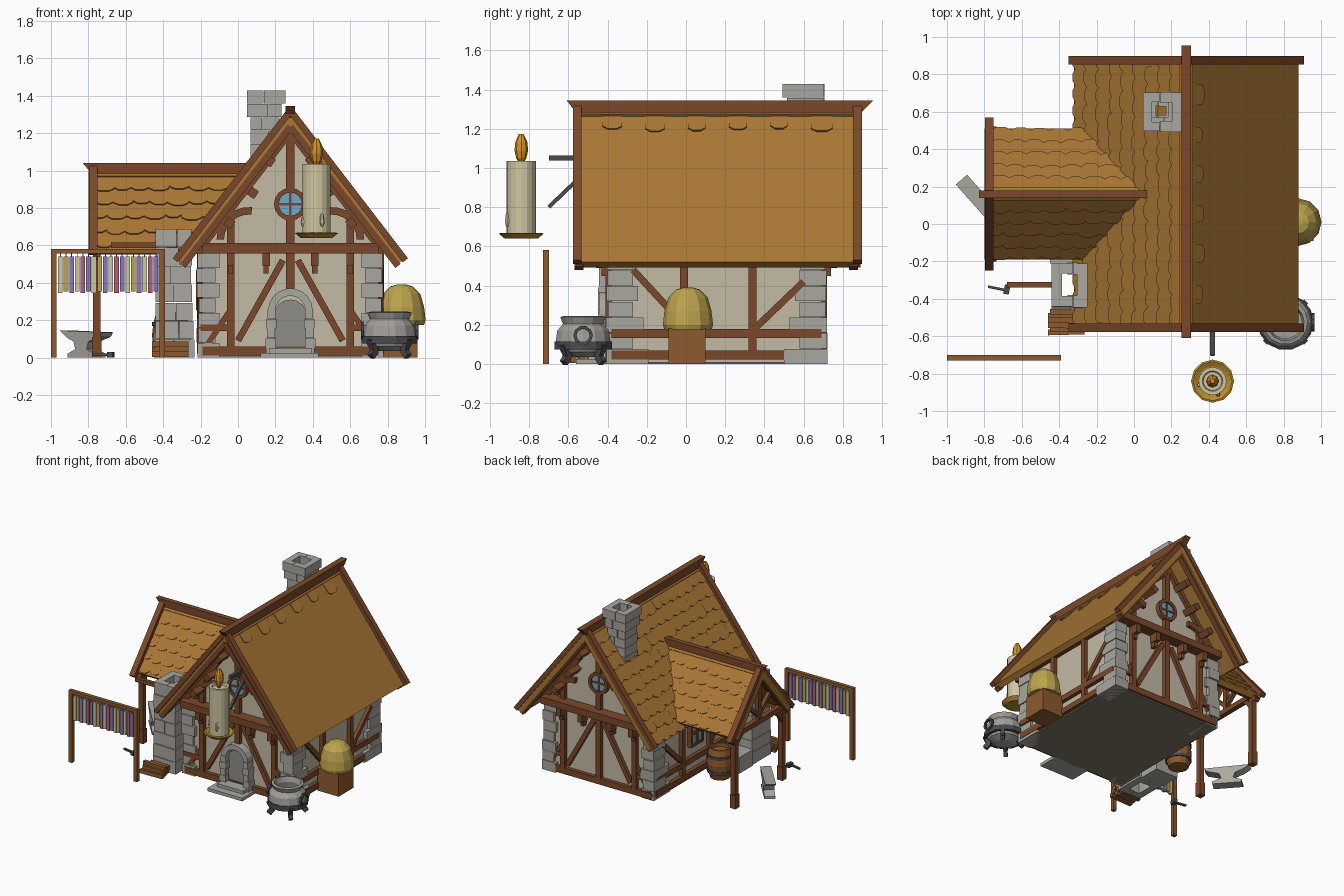
import bpy, bmesh, random
from math import sin, cos, pi, radians
from mathutils import Vector as V

if "Cube" in bpy.data.objects:
    bpy.data.objects.remove(bpy.data.objects["Cube"])

random.seed(4)
X, Y, Z = V((1, 0, 0)), V((0, 1, 0)), V((0, 0, 1))
mats = {}


def mat(name, hexa):
    m = bpy.data.materials.new(name)
    c = [(int(hexa[i:i + 2], 16) / 255) ** 2.2 for i in (0, 2, 4)]
    m.diffuse_color = (*c, 1)
    m.use_nodes = True
    m.node_tree.nodes["Principled BSDF"].inputs["Base Color"].default_value = m.diffuse_color
    mats[name] = m


for n, h in dict(timber="7A4A2E", wood="8C5A32", plaster="C4BAA4", thatch="A87638", stone="A8A69E",
                 iron="4C4C50", pot="A09E98", floor="7E7868", glass="6FA8C8", hive="BBA24E",
                 wax="CFC5A0", brass="B88A30", flame="D8922A", purple="8878B8", rose="B06078",
                 door="8E8C88").items():
    mat(n, h)


def finish(bm, name, m):
    bmesh.ops.recalc_face_normals(bm, faces=bm.faces)
    me = bpy.data.meshes.new(name)
    bm.to_mesh(me)
    bm.free()
    me.materials.append(mats[m])
    bpy.context.collection.objects.link(bpy.data.objects.new(name, me))


def prism(bm, pts, vec):
    a = [bm.verts.new(V(p)) for p in pts]
    b = [bm.verts.new(V(p) + V(vec)) for p in pts]
    bm.faces.new(a)
    bm.faces.new(b[::-1])
    for i in range(len(a)):
        j = (i + 1) % len(a)
        bm.faces.new((a[i], b[i], b[j], a[j]))


def beam(bm, p, q, w, d, nrm=Y):
    p, q = V(p), V(q)
    s = (q - p).cross(nrm).normalized() * w / 2
    o = nrm * d / 2
    prism(bm, [p - s - o, p + s - o, q + s - o, q - s - o], nrm * d)


def box(bm, x0, x1, y0, y1, z0, z1):
    prism(bm, [(x0, y0, z0), (x1, y0, z0), (x1, y1, z0), (x0, y1, z0)], (0, 0, z1 - z0))


def arc(bm, c, r, a0, a1, n, w, d, U, W):
    nr = U.cross(W)
    P = lambda a, k: V(c) + (U * cos(a) + W * sin(a)) * k - nr * d / 2
    for i in range(n):
        a, b = (radians(a0 + (a1 - a0) * (i + t) / n) for t in (0, 1))
        prism(bm, [P(a, r - w / 2), P(a, r + w / 2), P(b, r + w / 2), P(b, r - w / 2)], nr * d)


def lathe(bm, c, prof, n=14):
    rings = [[bm.verts.new(V(c) + V((r * cos(2 * pi * i / n), r * sin(2 * pi * i / n), z)))
              for i in range(n)] for r, z in prof]
    for a, b in zip(rings, rings[1:]):
        for i in range(n):
            bm.faces.new((a[i], a[(i + 1) % n], b[(i + 1) % n], b[i]))
    bm.faces.new(rings[0][::-1])
    bm.faces.new(rings[-1])


def part(name, m, fn, *calls):
    bm = bmesh.new()
    for c in calls:
        fn(bm, *c)
    finish(bm, name, m)


# house body
part("floor", "floor", box, (-.2, .76, -.39, .7, 0, .01))
part("plaster_walls", "plaster", prism, ([(-.19, -.38, .01), (.75, -.38, .01), (.75, -.38, .59),
     (.28, -.38, 1.21), (-.19, -.38, .59)], (0, 1.07, 0)))


# roof slopes with scalloped shingle courses
def slope(name, apex, along, down, L, u0, u1, rows, gap=0):
    apex, down = V(apex), V(down).normalized()
    n = along.cross(down)
    n = n if n.z > 0 else -n
    P = lambda u, v, h: apex + along * u + down * v + n * h
    bm = bmesh.new()
    prism(bm, [P(u0, 0, 0), P(u1(0), 0, 0), P(u1(L), L, 0), P(u0, L, 0)], n * -.045)
    for v in rows:
        u = u0 + random.uniform(0, .04) + gap
        while u < u1(v) - .05:
            w = min(random.uniform(.085, .11), u1(v) - u)
            e = min(v + .12 + random.uniform(-.01, .01), L)
            k = e - .018
            prism(bm, [P(u, v, 0), P(u + w, v, 0), P(u + w, k, .008), P(u + w * .72, e, .01),
                       P(u + w * .28, e, .01), P(u, k, .008)], n * -.01)
            u += w + gap
    finish(bm, name, "thatch")


L = .984
full = lambda v: 1.45
slope("main_roof_left", (.28, -.56, 1.3), Y, (-.6, 0, -.78), L, 0, full, [.02 + .107 * i for i in range(9)])
slope("main_roof_right", (.28, -.56, 1.3), Y, (.6, 0, -.78), L, 0, full, [.02], .12)
valley = lambda v: .8 + .28 - (.3 + .768 * v) / 1.3
for s, nm in ((-1, "front"), (1, "back")):
    slope("side_roof_" + nm, (-.8, .16, 1.0), X, (0, s * .35, -.42), .547, 0, valley, [.02 + .1 * i for i in range(5)])

# ridge beams and bargeboards
part("ridge_beams", "timber", prism,
     ([(.255, -.61, 1.345), (.255, .955, 1.345), (.255, .88, 1.27), (.255, -.55, 1.27)], (.05, 0, 0)),
     ([(-.83, .14, 1.04), (.09, .14, 1.04), (.05, .14, .98), (-.78, .14, .98)], (0, .04, 0)))
bm = bmesh.new()
for y in (-.555, .875):
    for s in (-1, 1):
        beam(bm, (.28, y, 1.32), (.28 + s * .615, y, .52), .035, .045)
        yi = y + (.01 if y < 0 else -.02)
        beam(bm, (.28, yi, 1.235), (.28 + s * .575, yi, .49), .035, .045)
for s in (-1, 1):
    beam(bm, (-.775, .16, 1.02), (-.775, .16 + s * .395, .56), .035, .045, X)
    beam(bm, (-.755, .16, .945), (-.755, .16 + s * .35, .53), .03, .04, X)
finish(bm, "bargeboards", "timber")

# gable framing, front and back
fr, wd, gl, br = (bmesh.new() for _ in range(4))
for s, y in ((-1, -.39), (1, .7)):
    o = y + s * .035
    beam(fr, (-.19, o, .585), (.75, o, .585), .055, .09)
    beam(fr, (-.19, y, .035), (.75, y, .035), .05, .04)
    beam(fr, (.28, y, .36 if s < 0 else .03), (.28, y, .74), .045, .04)
    beam(fr, (.28, y, .9), (.28, y, 1.2), .045, .04)
    for m in (-1, 1):
        g = lambda d: .28 + m * d
        beam(fr, (g(.32), y, .03), (g(.32), y, .8), .04, .04)
        beam(fr, (g(.28), y, .09), (g(.04), y, .52), .035, .035)
        beam(fr, (g(.32), y, .16), (g(.48), y, .16), .035, .035)
        beam(fr, (g(.47), y, .03), (g(.33), y, .24), .03, .03)
        beam(fr, (g(.33), y, .79), (g(.46), y, .62), .03, .03)
        beam(fr, (g(0), y, 1.2), (g(.47), y, .59), .03, .04)
        arc(fr, (g(.22), y, .63), .155, 85, 180, 6, .04, .04, X * -m, Z)
        for d in (.13, .32):
            box(br, g(d) - .02, g(d) + .02, min(y, y + s * .07), max(y, y + s * .07), .49, .56)
            box(br, g(d) - .014, g(d) + .014, min(y, y + s * .04), max(y, y + s * .04), .45, .49)
        for d, z in ((.11, 1.05), (.2, .88), (.325, .72)):
            beam(br, (g(d - .014), y + s * .05, z + .02), (g(d + .014), y + s * .05, z - .02), .045, .14)
    arc(wd, (.28, y, .82), .075, 0, 360, 16, .025, .05, X, Z)
    beam(wd, (.28, y, .75), (.28, y, .89), .014, .036)
    beam(wd, (.21, y, .82), (.35, y, .82), .014, .036)
    prism(gl, [(.28 + .07 * cos(i * pi / 8), y - .012, .82 + .07 * sin(i * pi / 8)) for i in range(16)], (0, .024, 0))
# side wall framing
for x in (-.2, .76):
    for y in (-.01, .34):
        beam(fr, (x, y, .03), (x, y, .58), .04, .04, X)
    for z in (.045, .155, .57):
        beam(fr, (x, -.38, z), (x, .69, z), .045, .04, X)
    beam(fr, (x, -.27, .48), (x, -.03, .22), .035, .035, X)
    beam(fr, (x, .35, .18), (x, .6, .42), .035, .035, X)
# window in the left wall
box(gl, -.215, -.19, .1, .24, .27, .45)
for y in (.1, .17, .24):
    beam(wd, (-.205, y, .26), (-.205, y, .46), .02, .04, X)
for z in (.265, .36, .455):
    beam(wd, (-.205, .09, z), (-.205, .25, z), .02, .04, X)
finish(fr, "wall_timbers", "timber")
finish(br, "beam_brackets", "timber")
finish(wd, "window_frames", "timber")
finish(gl, "window_glass", "glass")

# door with stone arch and steps
part("door", "door", prism, ([(.19, -.405, 0), (.37, -.405, 0)] + [(.28 + .09 * cos(i * pi / 8), -.405,
     .22 + .09 * sin(i * pi / 8)) for i in range(9)], (0, .02, 0)))
bm = bmesh.new()
arc(bm, (.28, -.41, .25), .1, 0, 180, 9, .04, .07, X, Z)
for s in (-1, 1):
    for i in range(5):
        w, c = .022 + .006 * (i % 2), .28 + s * (.108 - .002 * i)
        box(bm, c - w, c + w, -.45, -.38, i * .052, i * .052 + .05)
box(bm, .12, .43, -.56, -.39, 0, .025)
box(bm, .165, .395, -.5, -.39, .025, .05)
finish(bm, "door_stones", "stone")

# corner quoins
bm = bmesh.new()
for cx, sx in ((-.2, 1), (.76, -1)):
    for cy, sy in ((-.39, 1), (.7, -1)):
        for i in range(7):
            lx, ly = (.1, .2 - .014 * i) if i % 2 == 0 else (.08, .12)
            j = .008 + random.uniform(0, .014)
            xs, ys = sorted((cx - sx * j, cx + sx * lx)), sorted((cy - sy * j, cy + sy * ly))
            box(bm, *xs, *ys, i * .08, i * .08 + .077)
finish(bm, "corner_stones", "stone")


# hollow stacks of stone
def stack(bm, cx, cy, hx, hy, t, z0, z1, n, flare=0):
    h = (z1 - z0) / n
    for i in range(n):
        k = random.uniform(-.006, .006)
        e = flare if i >= n - 2 else 0
        a, b, x, y = hx + k + e, hy + k + e, cx + k, cy - k
        za, zb = z0 + i * h, z0 + (i + 1) * h - .003
        f = random.uniform(-.3, .3) * a
        for s in (-1, 1):
            xs, ys = sorted((x + s * a, x + s * (a - t))), sorted((y + s * b, y + s * (b - t)))
            box(bm, *xs, y - b + t * (s > 0), y + b - t * (s < 0), za, zb)
            box(bm, x - a + t * (s < 0), x + f, ys[0], ys[1], za, zb)
            box(bm, x + f + .003, x + a - t * (s > 0), ys[0] - .004, ys[1] + .004, za, zb)


bm = bmesh.new()
stack(bm, .145, .605, .078, .078, .05, .93, 1.43, 7, .02)
finish(bm, "roof_chimney", "stone")
bm = bmesh.new()
stack(bm, -.34, -.33, .1, .12, .055, 0, .69, 7)
box(bm, -.45, -.25, -.21, -.04, 0, .13)
finish(bm, "forge_chimney", "stone")

# lean-to posts and truss
bm = bmesh.new()
for y in (-.14, .46):
    beam(bm, (-.755, y, 0), (-.755, y, .6), .04, .04, X)
    box(bm, -.78, -.73, y - .025, y + .025, 0, .11)
    beam(bm, (-.78, y, .575), (-.2, y, .575), .035, .035)
    s = 1 if y < 0 else -1
    arc(bm, (-.755, y + s * .16, .43), .16, 90, 180, 5, .03, .03, Y * s, Z)
beam(bm, (-.755, -.18, .585), (-.755, .5, .585), .04, .04, X)
beam(bm, (-.755, .16, .58), (-.755, .16, .95), .035, .035, X)
for s in (-1, 1):
    beam(bm, (-.755, .16, .63), (-.755, .16 + s * .17, .78), .03, .03, X)
beam(bm, (-.68, -.325, .6), (-.43, -.325, .6), .03, .03)
finish(bm, "lean_to_frame", "timber")

# hanging candle sign
part("sign_bracket", "iron", beam, ((.42, -.7, 1.05), (.42, -.39, 1.05), .026, .026, X), ((.42, -.7, .8), (.42, -.46, 1.03), .02, .02, X))
c = (.42, -.84, 0)
part("sign_candle", "wax", lathe, (c, [(.075, .66), (.075, 1.035), (.055, 1.035), (.05, 1.02)], 16),
     ((.45, -.912, 0), [(.006, .7), (.013, .72), (.01, .76), (.005, .77)], 6),
     ((.348, -.86, 0), [(.006, .7), (.013, .72), (.01, .75)], 6))
part("candle_dish", "brass", lathe, (c, [(.085, .64), (.115, .665), (.105, .668), (.08, .655)], 12))
part("candle_flame", "flame", lathe, (c, [(.008, 1.02), (.026, 1.05), (.035, 1.09), (.03, 1.135), (.012, 1.172)], 8))

# drying rack with dipped candles
part("drying_rack", "wood", beam, ((-.985, -.715, 0), (-.985, -.715, .58), .03, .03), ((-.405, -.715, 0), (-.405, -.715, .58), .03, .03),
     ((-1, -.715, .568), (-.39, -.715, .568), .025, .03))
for k, m in enumerate(("wax", "hive", "purple", "wax", "rose", "purple")):
    part("hung_candles_%d" % k, m, box, *[(-.962 + .03 * i, -.937 + .03 * i, -.728, -.702, .345 + .008 * (i % 2), .54)
         for i in range(k, 18, 6)], *[(-.952 + .03 * i, -.947 + .03 * i, -.718, -.712, .54, .56) for i in range(k, 18, 6)])

# cauldron with iron cradle
c = (.81, -.525, 0)
part("cauldron", "pot", lathe, (c, [(.06, .035), (.115, .06), (.143, .115), (.135, .17), (.105, .205), (.12, .24), (.1, .245), (.088, .205), (.1, .15)]))
bm = bmesh.new()
arc(bm, (.81, -.525, .095), .138, 0, 360, 14, .025, .04, X, Y)
for i in range(4):
    d = V((cos(pi / 4 + i * pi / 2), sin(pi / 4 + i * pi / 2), 0))
    beam(bm, V(c) + d * .14 + Z * .1, V(c) + d * .11 + Z * .035, .035, .03, d.cross(Z))
    beam(bm, V(c) + d * .11 + Z * .04, V(c) + d * .14 + Z * .005, .035, .03, d.cross(Z))
arc(bm, (.81 + .148, -.525, .145), .042, 0, 360, 10, .016, .016, Y, Z)
arc(bm, (.81 - .145, -.525, .145), .042, 0, 360, 10, .016, .016, Y, Z)
finish(bm, "cauldron_cradle", "iron")

# beehive on its box
part("hive_box", "wood", box, (.77, .96, -.09, .1, 0, .18))
part("beehive", "hive", lathe, ((.875, .01, 0), [(.12, .175), (.128, .2), (.12, .27), (.1, .34), (.06, .38), (.025, .39)], 12))

# barrel, log pile, anvil, hammer
c = (-.36, .08)
part("barrel", "wood", lathe, ((*c, 0), [(.075, 0), (.092, .055), (.1, .12), (.092, .185), (.078, .24), (.066, .24), (.066, .21)], 12))
part("barrel_hoops", "iron", arc, *[((*c, z), .093, 0, 360, 12, .012, .022, X, Y) for z in (.06, .18)])
part("log_pile", "wood", beam, *[((-.46 + .01 * (i % 2), -.58 + .045 * (i % 3) + .02 * (i // 3), .02 + .025 * (i // 3)),
     (-.265 - .01 * (i % 3), -.575 + .045 * (i % 3) + .015 * (i // 3), .02 + .025 * (i // 3)), .032, .03) for i in range(7)])
d = V((.66, -.75, 0))
q = d.cross(Z) * .08
part("anvil", "stone", prism, ([V((-.81, .11, z)) + d * s - q / 2 for s, z in
     ((-.17, .145), (.17, .135), (.15, .11), (.06, .085), (.045, .045), (.11, .02), (.11, 0), (-.11, 0), (-.11, .02), (-.045, .045), (-.06, .085), (-.12, .11))], q))
part("hammer", "iron", beam, ((-.78, -.335, .015), (-.68, -.355, .015), .014, .014), ((-.685, -.375, .015), (-.675, -.325, .015), .03, .03, Z))
